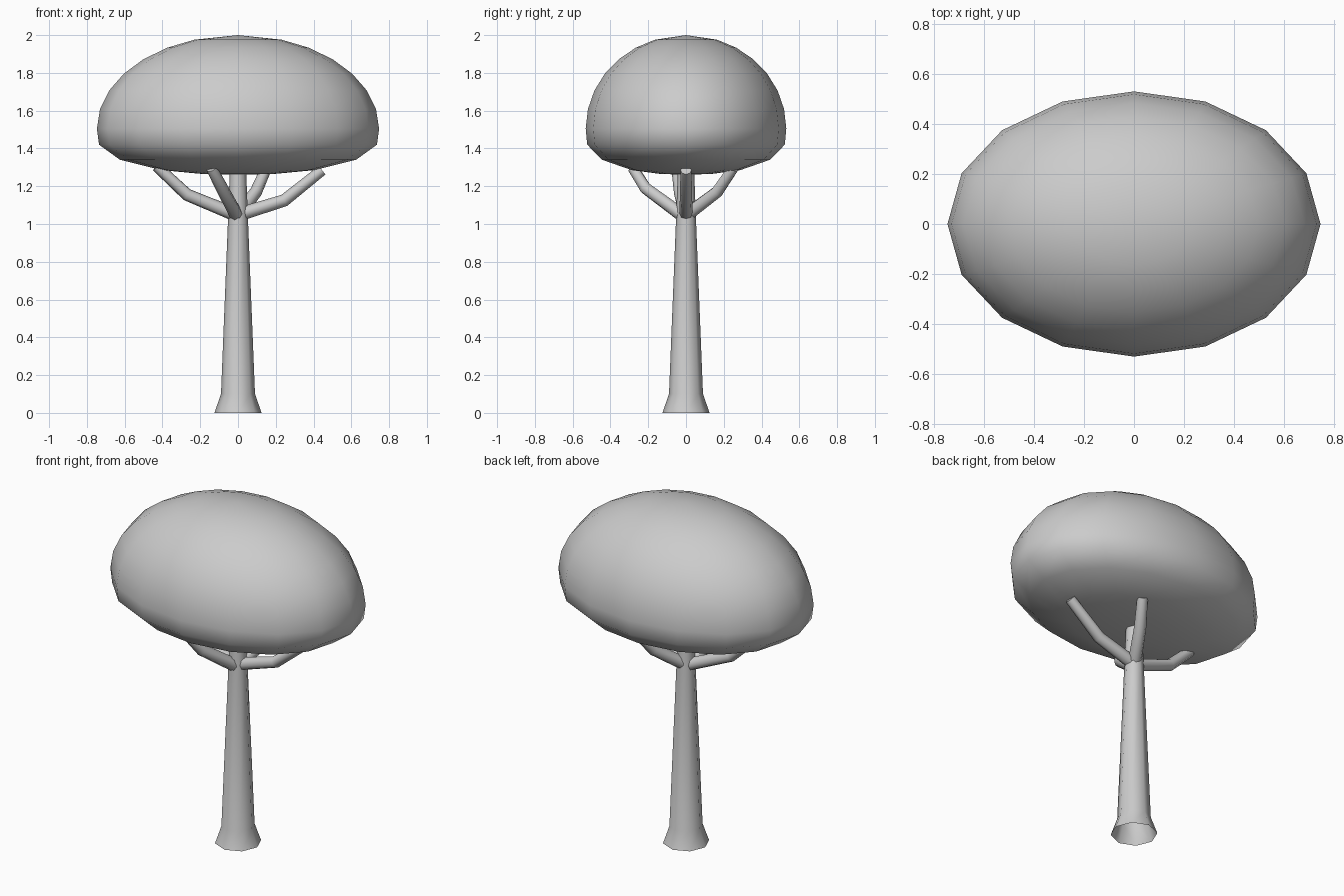
import bpy, bmesh, math
from mathutils import Vector

if "Cube" in bpy.data.objects:
    bpy.data.objects.remove(bpy.data.objects["Cube"])


def make_object(name, bm, angle):
    bmesh.ops.recalc_face_normals(bm, faces=bm.faces[:])
    mesh = bpy.data.meshes.new(name)
    bm.to_mesh(mesh)
    bm.free()
    obj = bpy.data.objects.new(name, mesh)
    bpy.context.collection.objects.link(obj)
    bpy.ops.object.select_all(action='DESELECT')
    obj.select_set(True)
    bpy.context.view_layer.objects.active = obj
    bpy.ops.object.shade_smooth_by_angle(angle=math.radians(angle))
    return obj


def bridge(bm, rings):
    for a, b in zip(rings, rings[1:]):
        n = len(a)
        for i in range(n):
            bm.faces.new((a[i], a[(i + 1) % n], b[(i + 1) % n], b[i]))


def lathe(bm, profile, sides, sx=1.0, sy=1.0):
    rings = []
    for r, z in profile:
        angles = [2 * math.pi * i / sides for i in range(sides)]
        rings.append([bm.verts.new((r * sx * math.cos(a), r * sy * math.sin(a), z))
                      for a in angles])
    bridge(bm, rings)
    return rings


def close_with_point(bm, ring, z):
    tip = bm.verts.new((0, 0, z))
    for i in range(len(ring)):
        bm.faces.new((ring[i], ring[(i + 1) % len(ring)], tip))


def branch(name, points, radii, sides=8):
    pts = [Vector(p) for p in points]
    bm = bmesh.new()
    rings = []
    for i, (p, r) in enumerate(zip(pts, radii)):
        before = (p - pts[i - 1]).normalized() if i else Vector()
        after = (pts[i + 1] - p).normalized() if i < len(pts) - 1 else Vector()
        t = (before + after).normalized()
        side = t.cross(Vector((0, 0, 1))).normalized()
        up = side.cross(t)
        angles = [2 * math.pi * k / sides for k in range(sides)]
        rings.append([bm.verts.new(p + r * (math.cos(a) * side + math.sin(a) * up))
                      for a in angles])
    bridge(bm, rings)
    bm.faces.new(rings[0])
    bm.faces.new(rings[-1])
    return make_object(name, bm, 50)


# Trunk: tapered octagon with flared, open foot
bm = bmesh.new()
lathe(bm, [(0.125, 0), (0.09, 0.1), (0.053, 1.02), (0.042, 1.32)], 8)
make_object("trunk", bm, 60)

# Branches: bent tapered limbs reaching into the canopy
radii = (0.036, 0.033, 0.029)
branch("right_branch", [(0.02, 0, 1.055), (0.245, 0, 1.125), (0.445, 0, 1.285)], radii)
branch("left_branch", [(-0.015, 0, 1.05), (-0.27, -0.03, 1.155), (-0.43, -0.05, 1.305)], radii)
branch("front_branch", [(-0.01, -0.025, 1.05), (-0.085, -0.215, 1.19), (-0.14, -0.28, 1.295)], radii)
branch("back_branch", [(0.01, 0.02, 1.06), (0.095, 0.165, 1.17), (0.15, 0.25, 1.295)], radii)

# Canopy: oval dome with a flattened underside
lower = [(0.27, 1.266), (0.54, 1.285), (0.837, 1.34), (0.985, 1.42)]
upper = [(math.cos(math.radians(a)), 1.505 + 0.495 * math.sin(math.radians(a)))
         for a in range(0, 84, 12)]
bm = bmesh.new()
rings = lathe(bm, lower + upper, 16, 0.747, 0.531)
close_with_point(bm, rings[0], 1.26)
close_with_point(bm, rings[-1], 2.0)
make_object("canopy", bm, 60)
